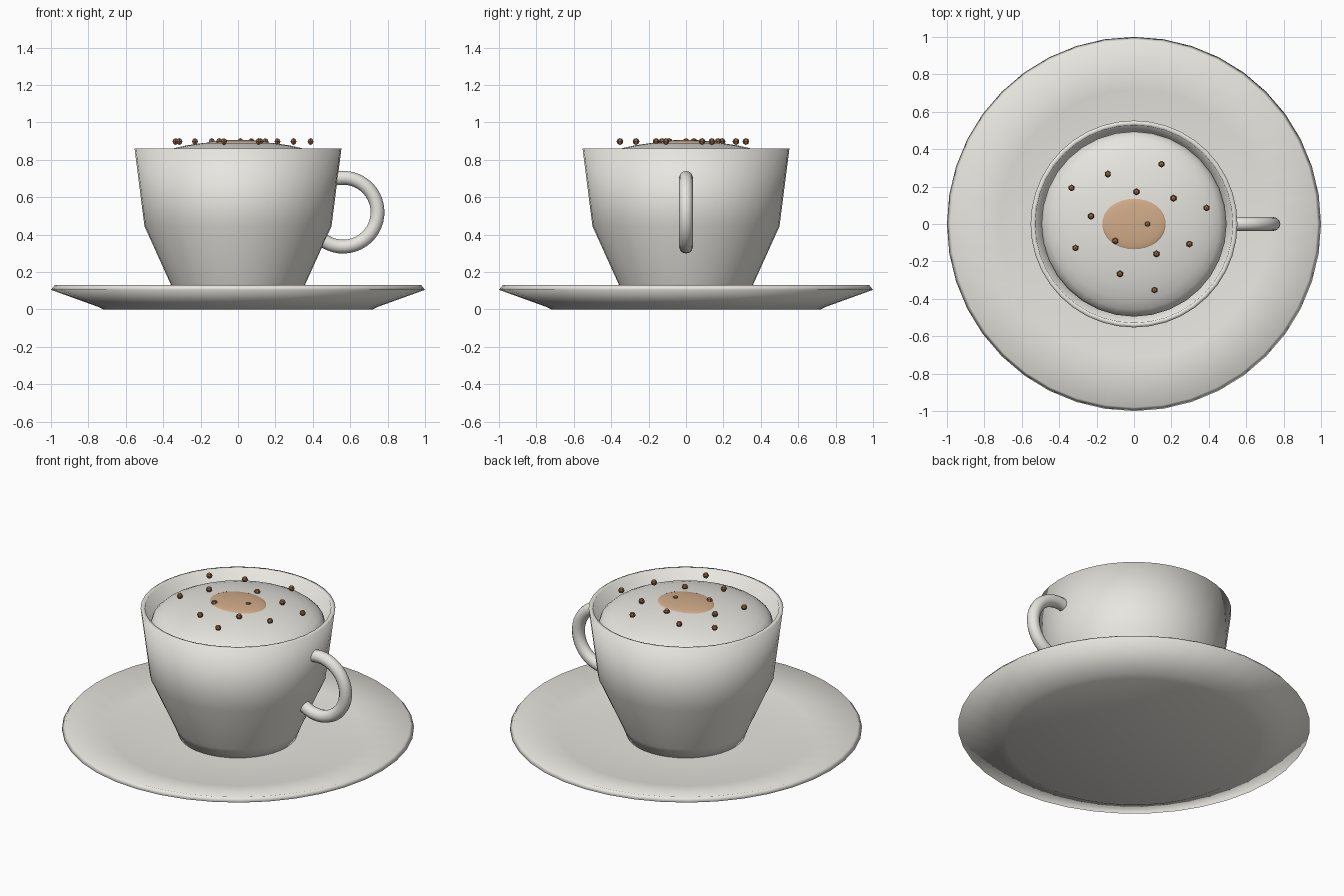
import bpy, bmesh, math

if "Cube" in bpy.data.objects:
    bpy.data.objects.remove(bpy.data.objects["Cube"])


def material(name, rgb):
    m = bpy.data.materials.new(name)
    m.diffuse_color = (*rgb, 1)
    m.use_nodes = True
    m.node_tree.nodes["Principled BSDF"].inputs["Base Color"].default_value = m.diffuse_color
    return m


porcelain = material("porcelain", (0.80, 0.79, 0.74))
foam_white = material("foam_white", (0.86, 0.84, 0.79))
coffee_tan = material("coffee_tan", (0.64, 0.41, 0.25))
cocoa_brown = material("cocoa_brown", (0.28, 0.14, 0.07))


def finish(name, bm, mat, angle=30):
    bmesh.ops.remove_doubles(bm, verts=bm.verts, dist=1e-5)
    bmesh.ops.recalc_face_normals(bm, faces=bm.faces)
    me = bpy.data.meshes.new(name)
    bm.to_mesh(me)
    bm.free()
    me.materials.append(mat)
    ob = bpy.data.objects.new(name, me)
    bpy.context.collection.objects.link(ob)
    if angle:
        bpy.ops.object.select_all(action='DESELECT')
        ob.select_set(True)
        bpy.context.view_layer.objects.active = ob
        bpy.ops.object.shade_smooth_by_angle(angle=math.radians(angle))
    return ob


def lathe(name, profile, mat, n=40, angle=30):
    bm = bmesh.new()
    vs = [bm.verts.new((r, 0, z)) for r, z in profile]
    es = [bm.edges.new(p) for p in zip(vs, vs[1:])]
    bmesh.ops.spin(bm, geom=vs + es, cent=(0, 0, 0), axis=(0, 0, 1),
                   angle=math.tau, steps=n)
    return finish(name, bm, mat, angle)


def ellipsoid(name, loc, size, mat, seg=32, rings=16, angle=40):
    bm = bmesh.new()
    bmesh.ops.create_uvsphere(bm, u_segments=seg, v_segments=rings, radius=1)
    bmesh.ops.scale(bm, vec=size, verts=bm.verts)
    bmesh.ops.translate(bm, vec=loc, verts=bm.verts)
    return finish(name, bm, mat, angle)


# Saucer: flat foot, flared underside, shallow dish with a soft rim
lathe("saucer", [(0, 0), (0.72, 0), (0.75, 0.015), (1.0, 0.105), (0.98, 0.13),
                 (0.72, 0.08), (0.36, 0.075), (0, 0.075)], porcelain, angle=180)

# Cup: hollow body with a thin soft rim
lathe("cup", [(0, 0.07), (0.335, 0.07), (0.362, 0.14), (0.50, 0.445), (0.553, 0.86),
              (0.528, 0.86), (0.475, 0.45), (0.33, 0.12), (0, 0.12)], porcelain, angle=180)

# Handle: tube swept along an arc, ends buried in the cup wall
bm = bmesh.new()
cx, cz, big, tube, steps, sides = 0.562, 0.52, 0.184, 0.037, 28, 12
a0, a1 = math.radians(-130), math.radians(102)
rings = []
for i in range(steps + 1):
    a = a0 + (a1 - a0) * i / steps
    ring = []
    for j in range(sides):
        t = math.tau * j / sides
        d = big + tube * math.cos(t)
        ring.append(bm.verts.new((cx + d * math.cos(a), tube * math.sin(t),
                                  cz + d * math.sin(a))))
    rings.append(ring)
for p, q in zip(rings, rings[1:]):
    for j in range(sides):
        k = (j + 1) % sides
        bm.faces.new((p[j], p[k], q[k], q[j]))
bm.faces.new(rings[0])
bm.faces.new(rings[-1])
finish("handle", bm, porcelain, 40)

# Foam dome and the coffee spot showing through it
ellipsoid("foam", (0, 0, 0.765), (0.495, 0.495, 0.135), foam_white)
ellipsoid("coffee_spot", (0, 0, 0.889), (0.172, 0.142, 0.018), coffee_tan)

# Cocoa sprinkles
spots = [(-0.334, 0.193), (-0.14, 0.267), (0.147, 0.32), (0.013, 0.172), (0.211, 0.138),
         (0.388, 0.086), (-0.23, 0.042), (0.072, 0), (-0.313, -0.128), (-0.1, -0.09),
         (0.12, -0.16), (0.297, -0.107), (-0.075, -0.267), (0.11, -0.353)]
for i, (x, y) in enumerate(spots):
    ellipsoid(f"sprinkle_{i + 1}", (x, y, 0.898), (0.018,) * 3, cocoa_brown, 6, 4, 0)
